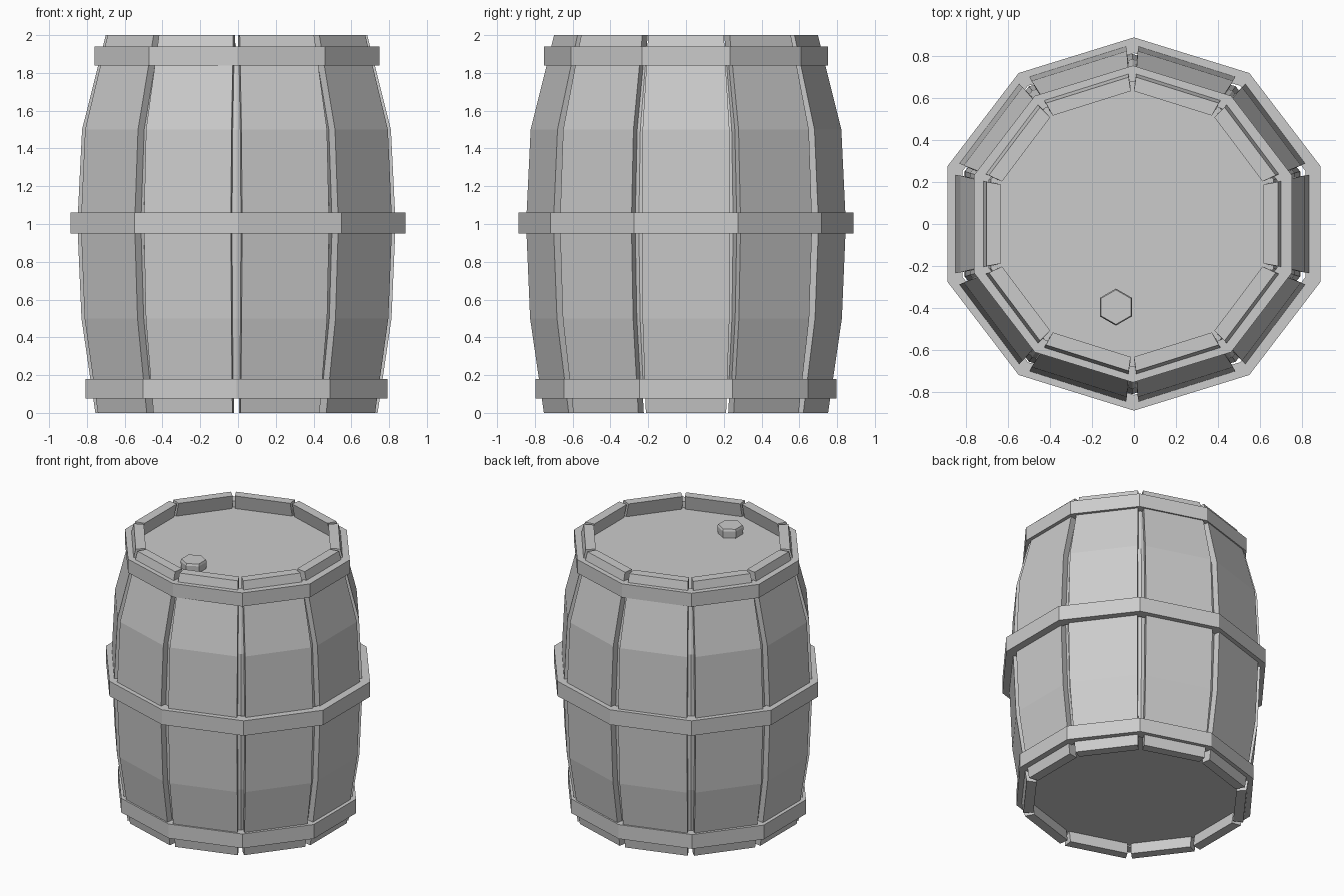
import bpy, bmesh, math
from mathutils import Matrix

if "Cube" in bpy.data.objects:
    bpy.data.objects.remove(bpy.data.objects["Cube"])

N = 10
STEP = 2 * math.pi / N
# barrel profile: height, outer apothem, stave width
PROFILE = [(0, .722, .425), (.5, .793, .46), (1, .814, .468), (1.5, .790, .46), (2, .669, .40)]
THICK = .066
SX = 1.035      # barrel is slightly wider in x
SHIFT = -.008


def make(name, bm):
    bmesh.ops.recalc_face_normals(bm, faces=bm.faces)
    me = bpy.data.meshes.new(name)
    bm.to_mesh(me)
    bm.free()
    ob = bpy.data.objects.new(name, me)
    bpy.context.collection.objects.link(ob)
    return ob


def loft(bm, rings, closed=False):
    vs = [[bm.verts.new(p) for p in r] for r in rings]
    n = len(vs[0])
    pairs = list(zip(vs, vs[1:])) + ([(vs[-1], vs[0])] if closed else [])
    for a, b in pairs:
        for i in range(n):
            bm.faces.new((a[i], a[(i + 1) % n], b[(i + 1) % n], b[i]))
    if not closed:
        bm.faces.new(vs[0])
        bm.faces.new(vs[-1])


def ring(rx, ry, z, n=N, cx=0, cy=0):
    return [(cx + rx * math.cos(math.pi / 2 + 2 * math.pi * i / n),
             cy + ry * math.sin(math.pi / 2 + 2 * math.pi * i / n), z) for i in range(n)]


def apothem(z):
    for (z0, a0, _), (z1, a1, _) in zip(PROFILE, PROFILE[1:]):
        if z0 <= z <= z1:
            return a0 + (a1 - a0) * (z - z0) / (z1 - z0)


# curved staves
for k in range(N):
    bm = bmesh.new()
    loft(bm, [[(a, -w / 2, z), (a, w / 2, z),
               (a - THICK, w / 2 - .012, z), (a - THICK, -w / 2 + .012, z)]
              for z, a, w in PROFILE])
    bm.transform(Matrix.Translation((SHIFT, 0, 0)) @ Matrix.Diagonal((SX, 1, 1, 1))
                 @ Matrix.Rotation(k * STEP, 4, 'Z'))
    make(f"stave_{k + 1}", bm)

# inner body whose ends are the recessed lid and base
bm = bmesh.new()
rings = []
for z in (.085, .5, 1, 1.5, 1.895):
    r = (apothem(z) - .045) / math.cos(STEP / 2)
    rings.append(ring(r * SX, r, z, cx=SHIFT))
loft(bm, rings)
make("inner_body_with_lids", bm)

# hoops: bottom z, top z, half width x, half width y, x shift
for name, z0, z1, hx, hy, cx in (("bottom_hoop", .075, .18, .80, .797, -.008),
                                 ("middle_hoop", .95, 1.06, .887, .887, 0),
                                 ("top_hoop", 1.84, 1.94, .755, .753, -.005)):
    rx, t = hx / math.cos(STEP / 2), .075
    bm = bmesh.new()
    loft(bm, [ring(rx, hy, z0, cx=cx), ring(rx, hy, z1, cx=cx),
              ring(rx - t, hy - t, z1, cx=cx), ring(rx - t, hy - t, z0, cx=cx)], closed=True)
    make(name, bm)

# hexagonal bung on the lid
bm = bmesh.new()
loft(bm, [ring(r, r, z, 6, -.086, -.395) for r, z in ((.083, 1.88), (.088, 1.945), (.082, 1.96))])
make("bung", bm)
